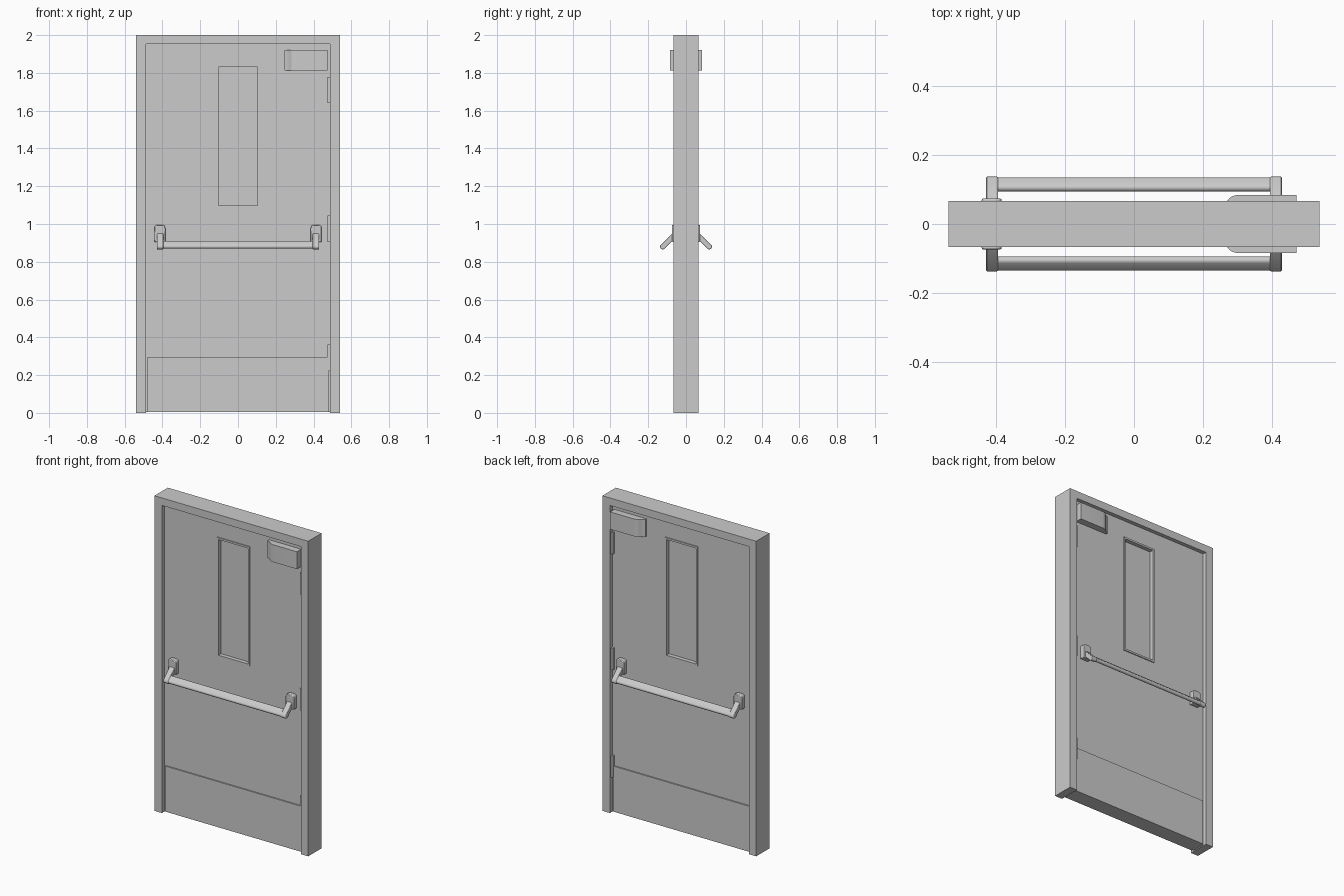
import bpy, bmesh
from math import sin, cos, pi, atan2

cube = bpy.data.objects.get("Cube")
if cube:
    bpy.data.objects.remove(cube)

# One plain grey for everything
grey = bpy.data.materials.new("plain grey")
grey.use_nodes = True
COLOUR = (0.6, 0.6, 0.6, 1)
grey.diffuse_color = COLOUR
grey.node_tree.nodes["Principled BSDF"].inputs["Base Color"].default_value = COLOUR


def finish(name, bm, smooth=False):
    bmesh.ops.recalc_face_normals(bm, faces=bm.faces)
    mesh = bpy.data.meshes.new(name)
    bm.to_mesh(mesh)
    bm.free()
    mesh.materials.append(grey)
    obj = bpy.data.objects.new(name, mesh)
    bpy.context.collection.objects.link(obj)
    if smooth:
        bpy.ops.object.select_all(action='DESELECT')
        obj.select_set(True)
        bpy.context.view_layer.objects.active = obj
        bpy.ops.object.shade_smooth_by_angle(angle=0.6)
    return obj


def prism(name, profile, axis, lo, hi, smooth=False, bevel=0):
    """Extrude a 2D profile along x, y or z."""
    place = {'x': lambda a, b, t: (t, a, b),
             'y': lambda a, b, t: (a, t, b),
             'z': lambda a, b, t: (a, b, t)}[axis]
    bm = bmesh.new()
    rings = [[bm.verts.new(place(a, b, t)) for a, b in profile] for t in (lo, hi)]
    n = len(profile)
    for ring in rings:
        bm.faces.new(ring)
    for i in range(n):
        j = (i + 1) % n
        bm.faces.new((rings[0][i], rings[0][j], rings[1][j], rings[1][i]))
    obj = finish(name, bm, smooth)
    if bevel:
        mod = obj.modifiers.new("soft edges", 'BEVEL')
        mod.width, mod.segments = bevel, 2
    return obj


def rect(x0, x1, z0, z1):
    return [(x0, z0), (x1, z0), (x1, z1), (x0, z1)]


def ring_panel(name, outer, inner, y0, y1):
    """Flat panel with a rectangular opening through it."""
    bm = bmesh.new()
    o, i = [[[bm.verts.new((x, y, z)) for x, z in loop] for y in (y0, y1)]
            for loop in (outer, inner)]
    for a in range(4):
        b = (a + 1) % 4
        for p, q in ((o[0], i[0]), (o[1], i[1]), (o[0], o[1]), (i[0], i[1])):
            bm.faces.new((p[a], p[b], q[b], q[a]))
    return finish(name, bm)


def capsule(p, q, r, steps=8):
    """Outline of a slab with round ends from p to q."""
    heading = atan2(q[1] - p[1], q[0] - p[0])
    return [(c[0] + r * cos(heading + turn + pi * k / steps),
             c[1] + r * sin(heading + turn + pi * k / steps))
            for c, turn in ((q, -pi / 2), (p, pi / 2)) for k in range(steps + 1)]


# Surround, open at the floor
W, D, OPEN_X, OPEN_Z, FACE = 0.54, 0.067, 0.488, 1.952, 0.042
prism("door_frame", [(-W, 0), (-OPEN_X, 0), (-OPEN_X, OPEN_Z), (OPEN_X, OPEN_Z),
                     (OPEN_X, 0), (W, 0), (W, 2), (-W, 2)], 'y', -D, D)

# Leaf with window opening, trim and pane
opening = rect(-0.114, 0.114, 1.085, 1.843)
inner = rect(-0.103, 0.103, 1.097, 1.831)
ring_panel("door_leaf", rect(-OPEN_X, OPEN_X, 0.006, OPEN_Z), opening, -FACE, FACE)
ring_panel("window_trim", opening, inner, -FACE - 0.006, FACE + 0.006)
prism("window_pane", inner, 'y', -0.022, 0.022)

# Hinges along the left edge
for label, z in (("lower", 0.292), ("middle", 0.975), ("upper", 1.71)):
    prism(label + "_hinge", rect(0.474, 0.487, z - 0.069, z + 0.069), 'y', -0.056, 0.056)

# Everything fitted to both faces
for side, s in (("front", -1), ("back", 1)):
    prism(side + "_kick_plate", rect(-0.478, 0.478, 0.006, 0.295), 'y',
          s * FACE, s * (FACE + 0.008))

    # Closer cover with a rounded nose
    nose = [(0.308 - 0.036 * sin(t), 0.063 + 0.022 * cos(t))
            for t in [k * pi / 12 for k in range(6)]]
    cover = [(0.473, FACE), (0.473, 0.085)] + nose + [(0.247, 0.055), (0.247, FACE)]
    prism(side + "_closer", [(x, s * y) for x, y in cover], 'z', 1.812, 1.922, True)

    # Push bar between two sloping arms
    bar = capsule((0.106, 0.899), (0.124, 0.881), 0.0115)
    prism(side + "_push_bar", [(s * y, z) for y, z in bar], 'x', -0.4, 0.4, True)
    for hand, m in (("left", 1), ("right", -1)):
        arm = capsule((0.058, 0.944), (0.123, 0.88), 0.0145)
        prism(f"{side}_{hand}_arm", [(s * y, z) for y, z in arm], 'x',
              m * 0.395, m * 0.43, True, 0.003)
        # Mounting block with a rounded top
        block = [(0.385, 0.905), (0.443, 0.905)]
        for cx, start in ((0.427, 0), (0.401, pi / 2)):
            block += [(cx + 0.016 * cos(start + k * pi / 8),
                       0.979 + 0.016 * sin(start + k * pi / 8)) for k in range(5)]
        prism(f"{side}_{hand}_arm_mount", [(m * x, z) for x, z in block], 'y',
              s * FACE, s * 0.074, True, 0.004)
